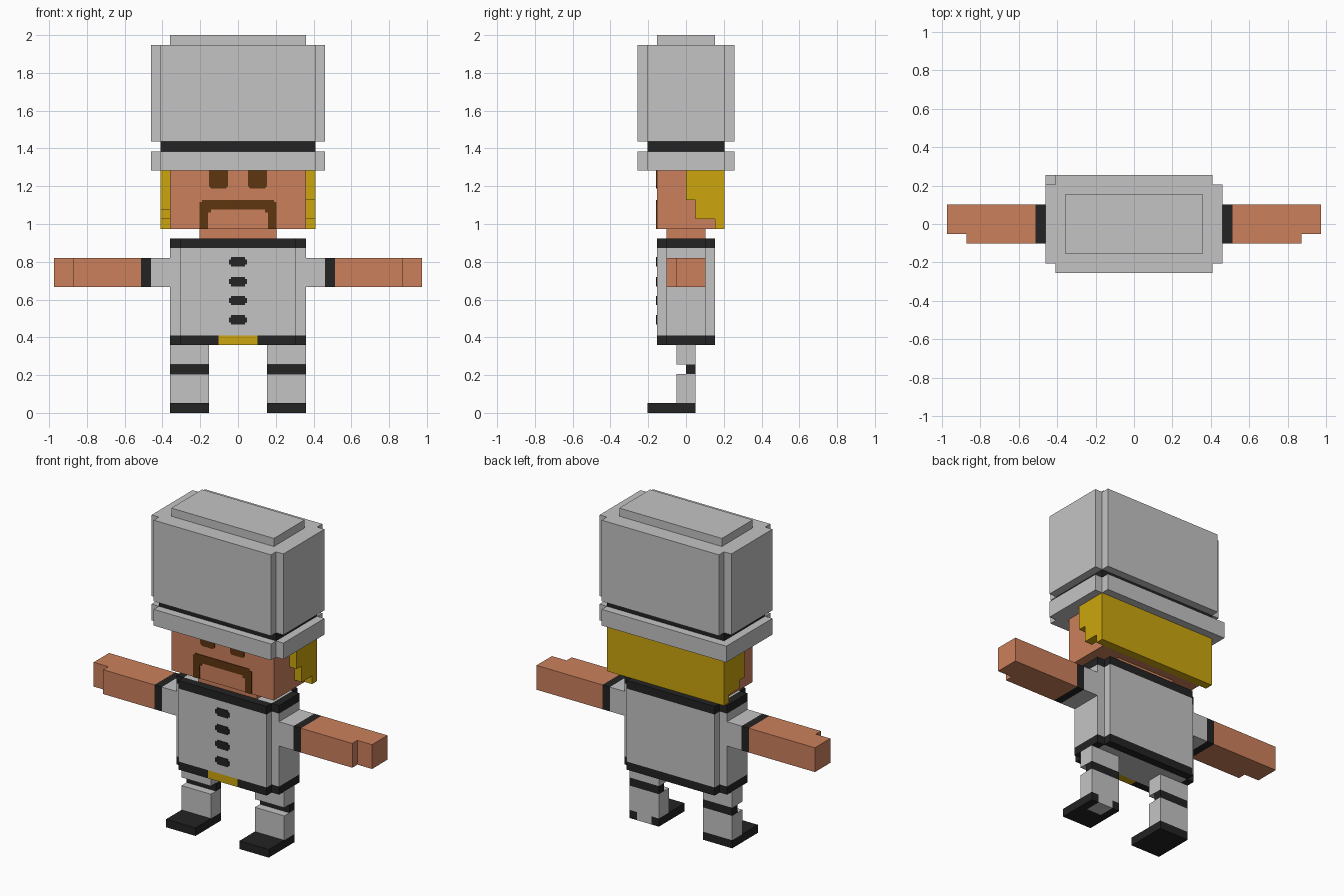
import bpy, bmesh

if "Cube" in bpy.data.objects:
    bpy.data.objects.remove(bpy.data.objects["Cube"])

U = 2 / 39  # one block of the model


def material(name, r, g, b):
    lin = [((c / 255 + 0.055) / 1.055) ** 2.4 for c in (r, g, b)]
    m = bpy.data.materials.new(name)
    m.diffuse_color = (*lin, 1)
    m.use_nodes = True
    m.node_tree.nodes["Principled BSDF"].inputs["Base Color"].default_value = m.diffuse_color
    return m


GREY = material("light grey cloth", 196, 196, 196)
BLACK = material("black trim", 35, 35, 35)
SKIN = material("skin", 204, 128, 92)
GOLD = material("golden yellow", 204, 166, 14)
BROWN = material("dark brown", 94, 54, 16)


def prism(name, pts, lo, hi, mat, axis="z"):
    """Extrude a flat outline (in blocks) along an axis."""
    place = {"z": lambda a, b, c: (a, b, c),
             "y": lambda a, b, c: (a, c, b),
             "x": lambda a, b, c: (c, a, b)}[axis]
    bm = bmesh.new()
    n = len(pts)
    rows = [[bm.verts.new([v * U for v in place(a, b, c)]) for a, b in pts]
            for c in (lo, hi)]
    bm.faces.new(rows[0])
    bm.faces.new(rows[1])
    for i in range(n):
        j = (i + 1) % n
        bm.faces.new((rows[0][i], rows[0][j], rows[1][j], rows[1][i]))
    bmesh.ops.recalc_face_normals(bm, faces=bm.faces)
    me = bpy.data.meshes.new(name)
    bm.to_mesh(me)
    bm.free()
    me.materials.append(mat)
    ob = bpy.data.objects.new(name, me)
    bpy.context.collection.objects.link(ob)
    return ob


def box(name, x0, x1, y0, y1, z0, z1, mat):
    return prism(name, [(x0, y0), (x1, y0), (x1, y1), (x0, y1)], z0, z1, mat)


def notched(w, h, c=1.0, cx=0.0, cy=0.0):
    """Rectangle outline with a square notch cut from each corner."""
    p = [(-w + c, -h), (w - c, -h), (w - c, -h + c), (w, -h + c),
         (w, h - c), (w - c, h - c), (w - c, h), (-w + c, h),
         (-w + c, h - c), (-w, h - c), (-w, -h + c), (-w + c, -h + c)]
    return [(x + cx, y + cy) for x, y in p]


# Tall hat
brim = notched(9, 5)
brim[7:10] = [(-9, 5)]  # the back left corner is filled
prism("hat_brim", brim, 25, 27, GREY)
box("hat_band", -8, 8, -4, 4, 27, 28, BLACK)
prism("hat_crown", notched(9, 5), 28, 38, GREY)
box("hat_top", -7, 7, -3, 3, 38, 39, GREY)

# Head and neck
box("head", -7, 7, -3, 3, 19, 25, SKIN)
box("neck", -4, 4, -2, 2, 18, 19, SKIN)

# Hair: back slab and stepped sides
box("hair_back", -8, 8, 3, 4, 19, 25, GOLD)
for side, lo, hi, step in (("right", 7, 8, 22), ("left", -8, -7, 21)):
    prism("hair_" + side,
          [(0, 25), (0, step), (1, step), (1, 20), (3, 20), (3, 25)],
          lo, hi, GOLD, "x")

# Painted face
FRONT = -3.08
for s in (-1, 1):
    prism("eye", [(s * x, z) for x, z in
                  ((1.05, 25), (1.05, 23.4), (1.25, 23.15), (2.75, 23.15),
                   (3, 23.4), (3, 25))], FRONT, -3, BROWN, "y")
half = [(0, 22), (3.7, 22), (3.7, 21.75), (4, 21.75), (4, 19), (3.1, 19),
        (3.1, 20.7), (2.8, 20.7), (2.8, 21), (0, 21)]
prism("moustache", half[1:-1] + [(-x, z) for x, z in half[-2:0:-1]],
      FRONT, -3, BROWN, "y")

# Jacket with black collar and belt rings
prism("jacket", notched(7, 3), 8, 17, GREY)
for part, z in (("collar", 17), ("belt", 7)):
    box(part + "_core", -6, 6, -2, 2, z, z + 1, GREY)
    box(part + "_back", -6, 6, 2, 3, z, z + 1, BLACK)
    for s in (-1, 1):
        box(part + "_side", s * 6, s * 7, -2, 2, z, z + 1, BLACK)
        box(part + "_front", s * 2, s * 6, -3, -2, z, z + 1, BLACK)
box("collar_middle", -2, 2, -3, -2, 17, 18, BLACK)
box("buckle", -2, 2, -3, -2, 7, 8, GOLD)
for z in (9.6, 11.6, 13.55, 15.6):
    prism("button", notched(0.95, 0.48, 0.22, 0, z), FRONT, -3, BLACK, "y")

# Arms and legs on both sides
for s, side in ((-1, "left"), (1, "right")):
    box(side + "_sleeve", s * 7, s * 9, -2, 2, 13, 16, GREY)
    box(side + "_cuff", s * 9, s * 10, -2, 2, 13, 16, BLACK)
    prism(side + "_hand", [(s * x, y) for x, y in
                           ((10, -2), (17, -2), (17, -1), (19, -1), (19, 2), (10, 2))],
          13, 16, SKIN)
    box(side + "_upper_leg", s * 3, s * 7, -1, 1, 5, 7, GREY)
    box(side + "_leg_band", s * 3, s * 7, 0, 1, 4, 5, BLACK)
    box(side + "_lower_leg", s * 3, s * 7, -1, 1, 1, 4, GREY)

box("left_shoe", -7, -3, -4, 1, 0, 1, BLACK)
# The right shoe is open at the heel, with a grey sole insert
prism("right_shoe", [(3, -4), (7, -4), (7, 1), (6, 1), (6, -1), (4, -1), (4, 1), (3, 1)],
      0, 1, BLACK)
box("right_heel", 4, 6, -1, 1, 0, 1, GREY)
